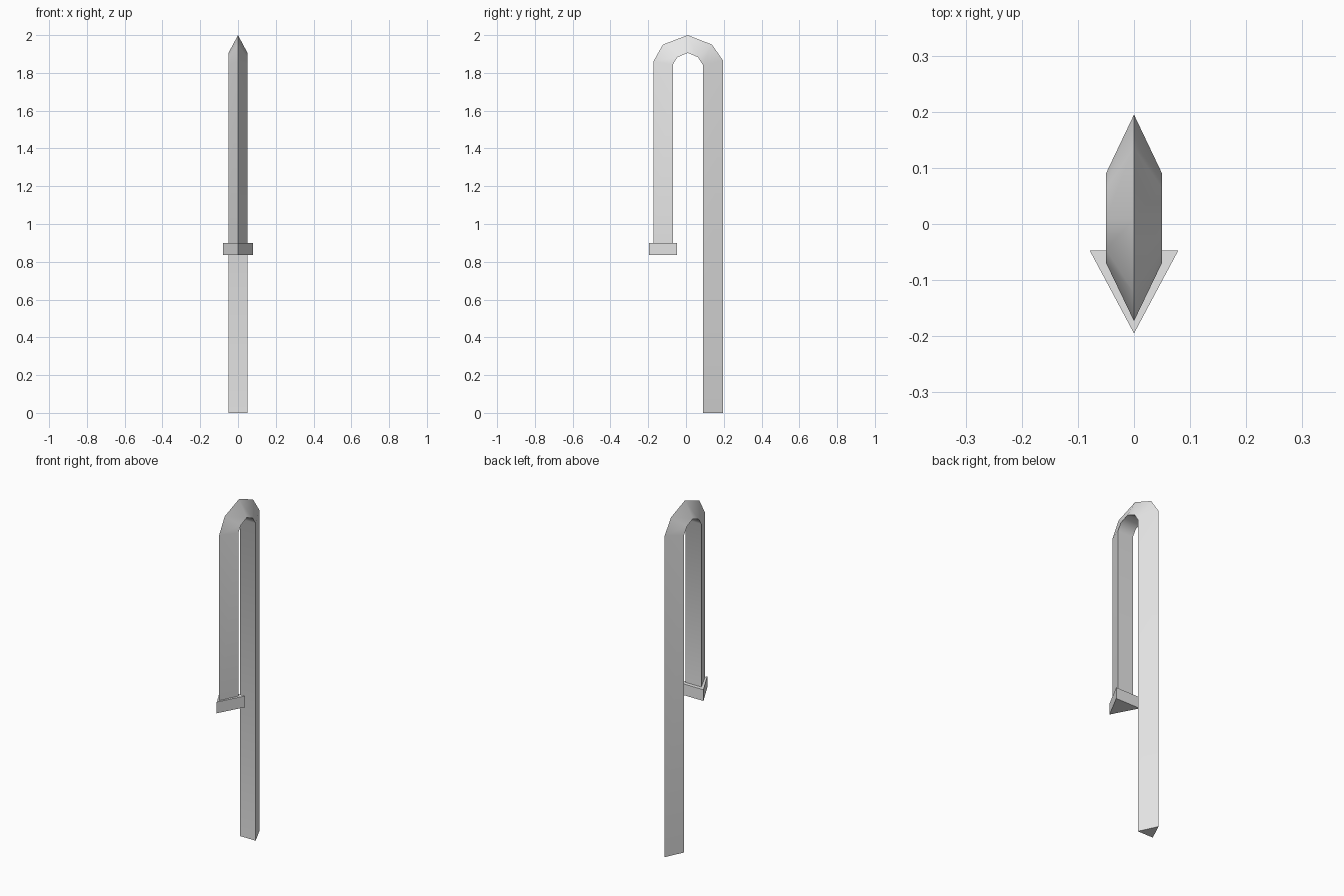
import bpy
import bmesh
import math

cube = bpy.data.objects.get("Cube")
if cube:
    bpy.data.objects.remove(cube, do_unlink=True)

grey = bpy.data.materials.new("light_grey")
grey.use_nodes = True
grey.diffuse_color = (0.8, 0.8, 0.8, 1)
grey.node_tree.nodes["Principled BSDF"].inputs["Base Color"].default_value = (0.8, 0.8, 0.8, 1)


def triangular_sweep(name, stations, half_width):
    """Loft triangles: flat side on the inner point, ridge on the outer point."""
    bm = bmesh.new()
    rings = []
    for (iy, iz), (oy, oz) in stations:
        corners = [(-half_width, iy, iz), (0, oy, oz), (half_width, iy, iz)]
        rings.append([bm.verts.new(c) for c in corners])
    for a, b in zip(rings, rings[1:]):
        for i in range(3):
            j = (i + 1) % 3
            bm.faces.new((a[i], a[j], b[j], b[i]))
    bm.faces.new(rings[0])
    bm.faces.new(rings[-1])
    bmesh.ops.recalc_face_normals(bm, faces=bm.faces[:])
    mesh = bpy.data.meshes.new(name)
    bm.to_mesh(mesh)
    bm.free()
    mesh.materials.append(grey)
    obj = bpy.data.objects.new(name, mesh)
    bpy.context.collection.objects.link(obj)
    bpy.ops.object.select_all(action="DESELECT")
    obj.select_set(True)
    bpy.context.view_layer.objects.active = obj
    bpy.ops.object.shade_smooth_by_angle(angle=math.radians(50))
    return obj


# Bent bar: short front leg, arch, long back leg (inner point, ridge point)
triangular_sweep("hooked_bar", [
    ((-0.069, 0.90), (-0.173, 0.90)),
    ((-0.069, 1.846), (-0.173, 1.86)),
    ((-0.045, 1.883), (-0.122, 1.95)),
    ((0.009, 1.906), (0.009, 2.0)),
    ((0.063, 1.883), (0.137, 1.95)),
    ((0.09, 1.842), (0.195, 1.867)),
    ((0.09, 0.0), (0.195, 0.0)),
], 0.05)

# Wider triangular collar closing the short leg
triangular_sweep("end_collar", [
    ((-0.047, 0.835), (-0.195, 0.835)),
    ((-0.047, 0.90), (-0.195, 0.90)),
], 0.079)
